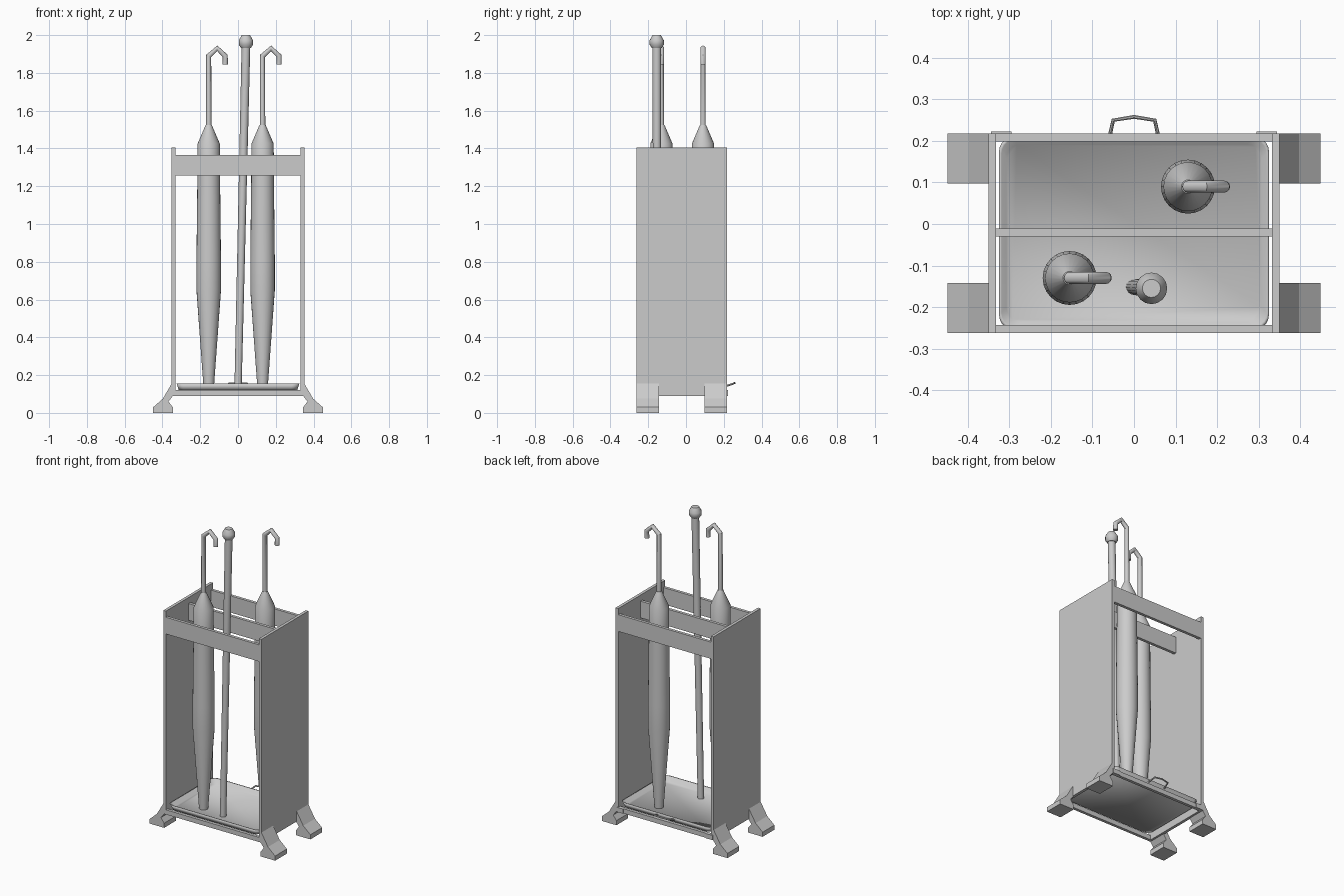
import bpy, bmesh, math
from mathutils import Vector

cube = bpy.data.objects.get("Cube")
if cube:
    bpy.data.objects.remove(cube, do_unlink=True)

grey = bpy.data.materials.new("plain_grey")
grey.use_nodes = True
colour = (0.6, 0.6, 0.6, 1)
grey.diffuse_color = colour
grey.node_tree.nodes["Principled BSDF"].inputs["Base Color"].default_value = colour

FRONT, BACK, HALF, T = -0.262, 0.218, 0.351, 0.019


def finish(name, bm, smooth=None):
    bmesh.ops.recalc_face_normals(bm, faces=bm.faces)
    mesh = bpy.data.meshes.new(name)
    bm.to_mesh(mesh)
    bm.free()
    mesh.materials.append(grey)
    ob = bpy.data.objects.new(name, mesh)
    bpy.context.collection.objects.link(ob)
    if smooth:
        bpy.ops.object.select_all(action='DESELECT')
        ob.select_set(True)
        bpy.context.view_layer.objects.active = ob
        bpy.ops.object.shade_smooth_by_angle(angle=math.radians(smooth))
    return ob


def box(name, lo, hi):
    bm = bmesh.new()
    bmesh.ops.create_cube(bm, size=1)
    for v in bm.verts:
        v.co = [a + (c + 0.5) * (b - a) for a, b, c in zip(lo, hi, v.co)]
    return finish(name, bm)


def skin(name, rings, smooth=None, cap_end=True):
    """Join rings of points that all have the same count."""
    bm = bmesh.new()
    loops = [[bm.verts.new(p) for p in ring] for ring in rings]
    n = len(loops[0])
    for a, b in zip(loops, loops[1:]):
        for i in range(n):
            j = (i + 1) % n
            bm.faces.new((a[i], a[j], b[j], b[i]))
    bm.faces.new(loops[0])
    if cap_end:
        bm.faces.new(loops[-1])
    return finish(name, bm, smooth)


def circle(centre, r, u, v, n):
    steps = [2 * math.pi * i / n for i in range(n)]
    return [Vector(centre) + r * (math.cos(a) * u + math.sin(a) * v) for a in steps]


X, Y, Z = Vector((1, 0, 0)), Vector((0, 1, 0)), Vector((0, 0, 1))


def lathe(name, x, y, profile, n=24):
    return skin(name, [circle((x, y, z), r, X, Y, n) for r, z in profile], 35)


def tube(name, points, r, n=12, side=Y):
    """Round bar along a path that is flat across the side direction."""
    pts = [Vector(p) for p in points]
    rings = []
    for i, p in enumerate(pts):
        a = (p - pts[max(i - 1, 0)]).normalized()
        b = (pts[min(i + 1, len(pts) - 1)] - p).normalized()
        t = (a + b).normalized()
        rings.append(circle(p, r, t.cross(side).normalized(), side, n))
    return skin(name, rings, 35)


# Side panels, feet and rear fixing tabs
foot_profile = [(0.345, 0.155), (0.351, 0.155), (0.398, 0.075), (0.449, 0.03),
                (0.449, 0), (0.345, 0), (0.345, 0.03), (0.368, 0.06), (0.345, 0.09)]
for s, label in ((1, "left"), (-1, "right")):
    box(label + "_panel", (min(s * HALF, s * (HALF - T)), FRONT, 0.09),
        (max(s * HALF, s * (HALF - T)), BACK, 1.405))
    for y, end in ((FRONT, "front"), (BACK - 0.12, "back")):
        skin(f"{end}_{label}_foot",
             [[(s * x, yy, z) for x, z in foot_profile] for yy in (y, y + 0.12)])
    box(label + "_rear_tab", (s * 0.32 - 0.025, BACK, 0.09), (s * 0.32 + 0.025, BACK + 0.005, 0.12))

# Cross rails, above and below
inner = HALF - T
for name, y in (("front", FRONT), ("middle", -0.03), ("back", BACK - T)):
    box(name + "_top_rail", (-inner, y, 1.257), (inner, y + T, 1.365))
    if name != "middle":
        box(name + "_base_rail", (-inner, y, 0.09), (inner, y + T, 0.12))


# Drip tray with rounded corners and a thin rim
def rounded(inset, z, r=0.035, steps=5):
    hx, hy, cy = 0.325 - inset, 0.232 - inset, (FRONT + BACK) / 2
    ring = []
    for k, (sx, sy) in enumerate(((1, 1), (-1, 1), (-1, -1), (1, -1))):
        for i in range(steps + 1):
            a = math.pi / 2 * (k + i / steps)
            ring.append((sx * (hx - r) + r * math.cos(a),
                         cy + sy * (hy - r) + r * math.sin(a), z))
    return ring


tray = skin("drip_tray", [rounded(0.012, 0.12), rounded(0, 0.155),
                          rounded(0.006, 0.155), rounded(0.018, 0.126)])
tray.data.shade_smooth()

# Pull handle on the back of the tray
tube("tray_handle", [(-0.06, 0.205, 0.14), (-0.05, 0.25, 0.155), (0, 0.258, 0.158),
                     (0.05, 0.25, 0.155), (0.06, 0.205, 0.14)], 0.005, 8,
     Vector((0, -0.35, 1)).normalized())

# Rolled umbrellas with crook handles
canopy = [(0.027, 0.128), (0.065, 0.65), (0.065, 0.8), (0.06, 1.25),
          (0.059, 1.425), (0.016, 1.525)]
for name, x, y in (("front", -0.155, -0.13), ("back", 0.13, 0.09)):
    lathe(name + "_umbrella", x, y, canopy)
    tube(name + "_umbrella_handle",
         [(x, y, 1.5), (x, y, 1.89), (x + 0.045, y, 1.93),
          (x + 0.087, y, 1.89), (x + 0.087, y, 1.845)], 0.0145)

# Leaning walking stick with a knob
skin("walking_stick", [circle((0, -0.152, 0.128), 0.019, X, Y, 16),
                       circle((0.042, -0.155, 1.94), 0.023, X, Y, 16)], 35)
lathe("stick_knob", 0.042, -0.155, [(0.026, 1.932), (0.038, 1.95), (0.038, 1.972),
                                    (0.022, 2.0)], 16)
